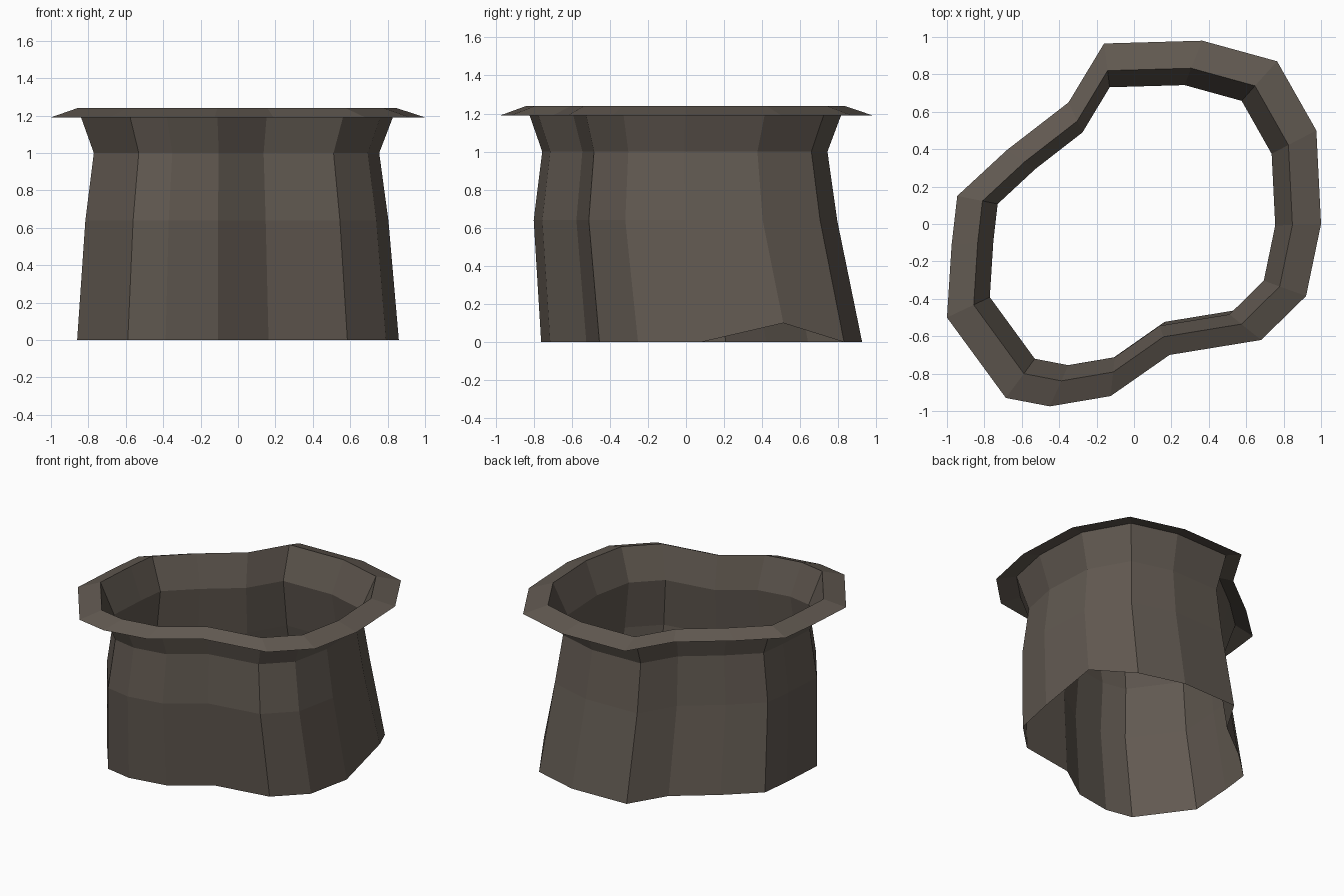
import bpy, bmesh

if "Cube" in bpy.data.objects:
    bpy.data.objects.remove(bpy.data.objects["Cube"])

# Irregular plan outline of the lip, anticlockwise from +x
OUTER = [(1.0, 0.0), (0.975, 0.50), (0.765, 0.87), (0.365, 0.98),
         (-0.16, 0.965), (-0.35, 0.65), (-0.68, 0.395), (-0.945, 0.15),
         (-0.975, -0.11), (-1.0, -0.50), (-0.685, -0.93), (-0.45, -0.975),
         (-0.125, -0.92), (0.19, -0.70), (0.68, -0.62), (0.92, -0.385)]
NOTCH = 1   # hem corner that is lifted off the ground

# Rings from hem to lip: height, x scale, y scale, x shift, y shift
RINGS = [(0.0, 0.86, 0.862, 0.0, 0.08),
         (0.64, 0.81, 0.815, -0.006, -0.005),
         (1.0, 0.763, 0.766, -0.008, -0.008),
         (1.24, 0.852, 0.855, -0.005, -0.005),
         (1.19, 1.0, 1.0, 0.0, 0.0)]

material = bpy.data.materials.new("dull brown stone")
material.diffuse_color = (0.12, 0.10, 0.082, 1)
material.use_nodes = True
material.node_tree.nodes["Principled BSDF"].inputs["Base Color"].default_value = material.diffuse_color

# Open single-sheet wall with a waist and a sloping flange
bm = bmesh.new()
loops = []
for level, (z, sx, sy, dx, dy) in enumerate(RINGS):
    loops.append([bm.verts.new((x * sx + dx, y * sy + dy,
                                0.1 if level == 0 and i == NOTCH else z))
                  for i, (x, y) in enumerate(OUTER)])
n = len(OUTER)
for low, high in zip(loops, loops[1:]):
    for i in range(n):
        j = (i + 1) % n
        bm.faces.new((low[i], low[j], high[j], high[i]))

mesh = bpy.data.meshes.new("flared_rim_shell")
bm.to_mesh(mesh)
bm.free()
mesh.materials.append(material)
shell = bpy.data.objects.new("flared_rim_shell", mesh)
bpy.context.collection.objects.link(shell)
